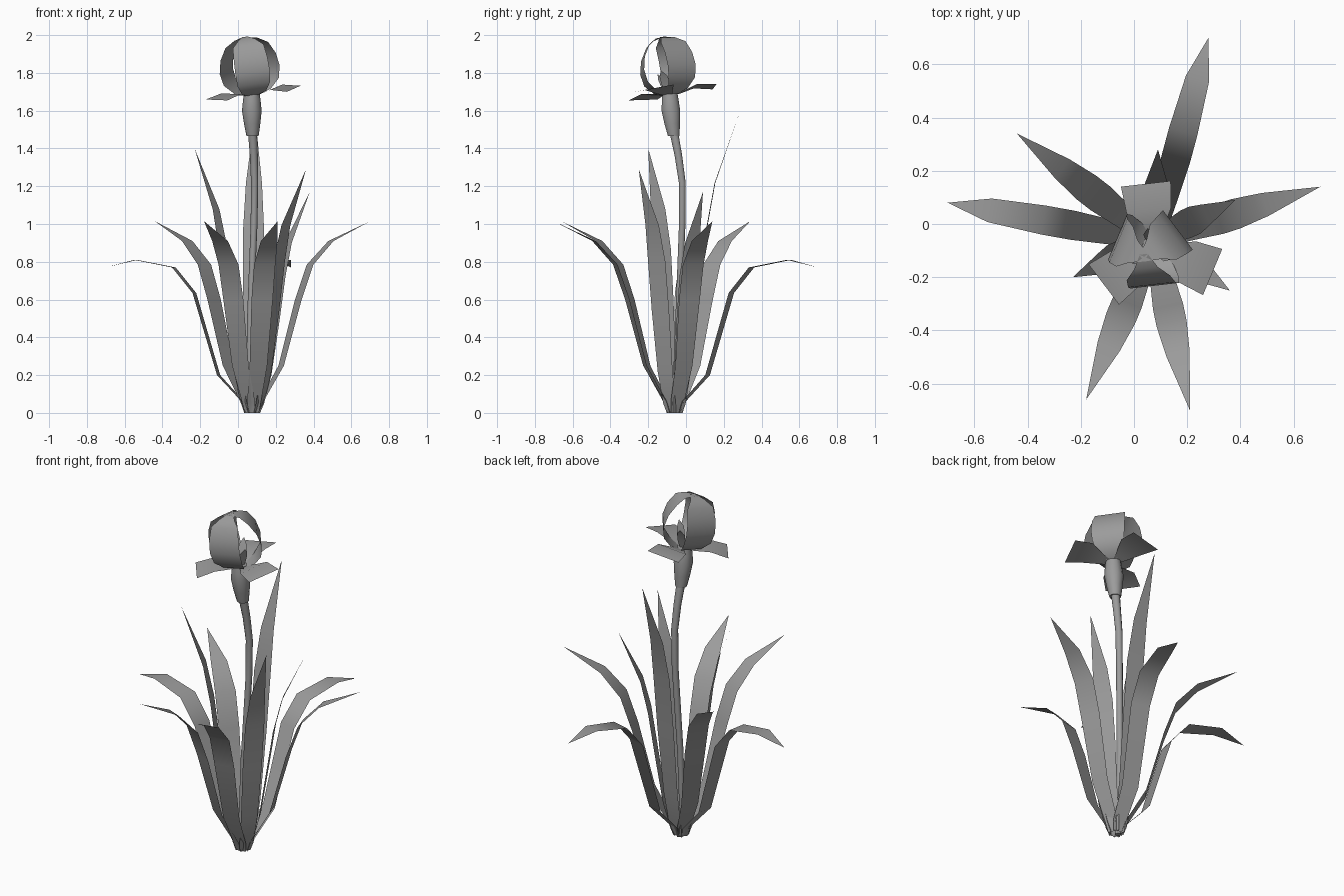
import bpy
import bmesh
from math import cos, sin, atan2, hypot, radians, tau
from mathutils import Matrix, Vector

cube = bpy.data.objects.get("Cube")
if cube:
    bpy.data.objects.remove(cube, do_unlink=True)

grey = bpy.data.materials.new("plain grey")
grey.use_nodes = True
COLOUR = (0.33, 0.33, 0.33, 1)
grey.diffuse_color = COLOUR
grey.node_tree.nodes["Principled BSDF"].inputs["Base Color"].default_value = COLOUR


def finish(name, bm):
    bm.normal_update()
    mesh = bpy.data.meshes.new(name)
    bm.to_mesh(mesh)
    bm.free()
    mesh.materials.append(grey)
    for p in mesh.polygons:
        p.use_smooth = len(p.vertices) < 5
    obj = bpy.data.objects.new(name, mesh)
    bpy.context.collection.objects.link(obj)
    return obj


def ribbon(name, profile, angle, place, r_scale=1, z_scale=1):
    """Flat strip following (radius, height, width) stations outward at an angle."""
    bm = bmesh.new()
    out = Vector((cos(angle), sin(angle), 0))
    side = Vector((-sin(angle), cos(angle), 0))
    last = None
    for r, z, w in profile:
        mid = out * r * r_scale + Vector((0, 0, z * z_scale))
        offsets = (-w / 2, w / 2) if w else (0,)
        row = [bm.verts.new(place @ (mid + side * o)) for o in offsets]
        if last:
            bm.faces.new(last[:1] + row + last[:0:-1])
        last = row
    return finish(name, bm)


def tube(name, stations, sides=10):
    """Round tube through (x, y, z, radius) stations with capped ends."""
    bm = bmesh.new()
    rings = []
    for x, y, z, r in stations:
        rings.append([bm.verts.new((x + r * cos(tau * i / sides),
                                    y + r * sin(tau * i / sides), z))
                      for i in range(sides)])
    for a, b in zip(rings, rings[1:]):
        for i in range(sides):
            j = (i + 1) % sides
            bm.faces.new((a[i], a[j], b[j], b[i]))
    bm.faces.new(rings[0][::-1])
    bm.faces.new(rings[-1])
    return finish(name, bm)


# Leaves: three profiles, reused around the root
ROOT = Vector((0.075, -0.06, 0))
DROOPING = [(0.03, 0, 0.06), (0.05, 0.06, 0.075), (0.18, 0.2, 0.095), (0.31, 0.635, 0.11),
            (0.42, 0.77, 0.11), (0.625, 0.81, 0.09), (0.785, 0.77, 0)]
ARCHING = [(0.03, 0, 0.06), (0.05, 0.06, 0.075), (0.16, 0.25, 0.095), (0.255, 0.6, 0.115),
           (0.32, 0.785, 0.115), (0.435, 0.91, 0.09), (0.652, 1.015, 0)]
UPRIGHT = [(0.03, 0, 0.06), (0.05, 0.04, 0.08), (0.09, 0.17, 0.095), (0.135, 0.42, 0.11),
           (0.17, 0.62, 0.11), (0.213, 0.77, 0.085), (0.34, 1, 0)]

LEAVES = [
    ("drooping_leaf", DROOPING, 1, [(0.28, 0.7), (-0.7, 0.08)]),
    ("arching_leaf", ARCHING, 1, [(-0.44, 0.34), (0.7, 0.14), (-0.18, -0.66), (0.21, -0.7)]),
    ("upright_leaf_tall", UPRIGHT, 1.58, [(0.09, 0.28)]),
    ("upright_leaf_left", UPRIGHT, 1.29, [(0.36, -0.25)]),
    ("upright_leaf_right", UPRIGHT, 1.4, [(-0.23, -0.2)]),
    ("upright_leaf_short", UPRIGHT, 1.17, [(0.38, 0.09)]),
]
for name, profile, height, tips in LEAVES:
    for x, y in tips:
        dx, dy = x - ROOT.x, y - ROOT.y
        ribbon(name, profile, atan2(dy, dx), Matrix.Translation(ROOT),
               hypot(dx, dy) / profile[-1][0], height)

# Stem and the swollen flower base
tube("stem", [(0.06, -0.06, 0, 0.016), (0.065, -0.04, 0.5, 0.017), (0.085, -0.02, 1, 0.018),
              (0.088, -0.02, 1.22, 0.019), (0.084, -0.04, 1.36, 0.021),
              (0.077, -0.063, 1.48, 0.024)])
tube("flower_base", [(0.077, -0.065, 1.465, 0.032), (0.075, -0.073, 1.53, 0.043),
                     (0.073, -0.08, 1.6, 0.052), (0.073, -0.083, 1.65, 0.047),
                     (0.073, -0.085, 1.69, 0.042)])

# Flower: spreading petals, closed upper petals and inner blades, tilted together
axis = Vector((-0.13, -0.13, 1)).normalized()
tilt = Vector((0, 0, 1)).rotation_difference(axis).to_matrix().to_4x4()
flower = Matrix.Translation((0.078, -0.083, 1.68)) @ tilt
SPREADING = [(0.01, 0, 0.03), (0.06, 0.01, 0.08), (0.14, 0.035, 0.17), (0.24, 0.02, 0.19)]
CLOSED = [(0.02, 0, 0.04), (0.075, 0.025, 0.13), (0.12, 0.075, 0.175), (0.133, 0.14, 0.185),
          (0.12, 0.21, 0.18), (0.085, 0.275, 0.165), (0.045, 0.305, 0.09), (-0.01, 0.315, 0.03)]
BLADE = [(0.01, 0, 0.03), (0.035, 0.05, 0.05), (0.06, 0.1, 0.045), (0.085, 0.13, 0)]
for i in range(3):
    turn = radians(97 + 120 * i)
    ribbon("spreading_petal", SPREADING, turn, flower)
    ribbon("inner_blade", BLADE, turn, flower)
    ribbon("closed_petal", CLOSED, turn + radians(60), flower)
